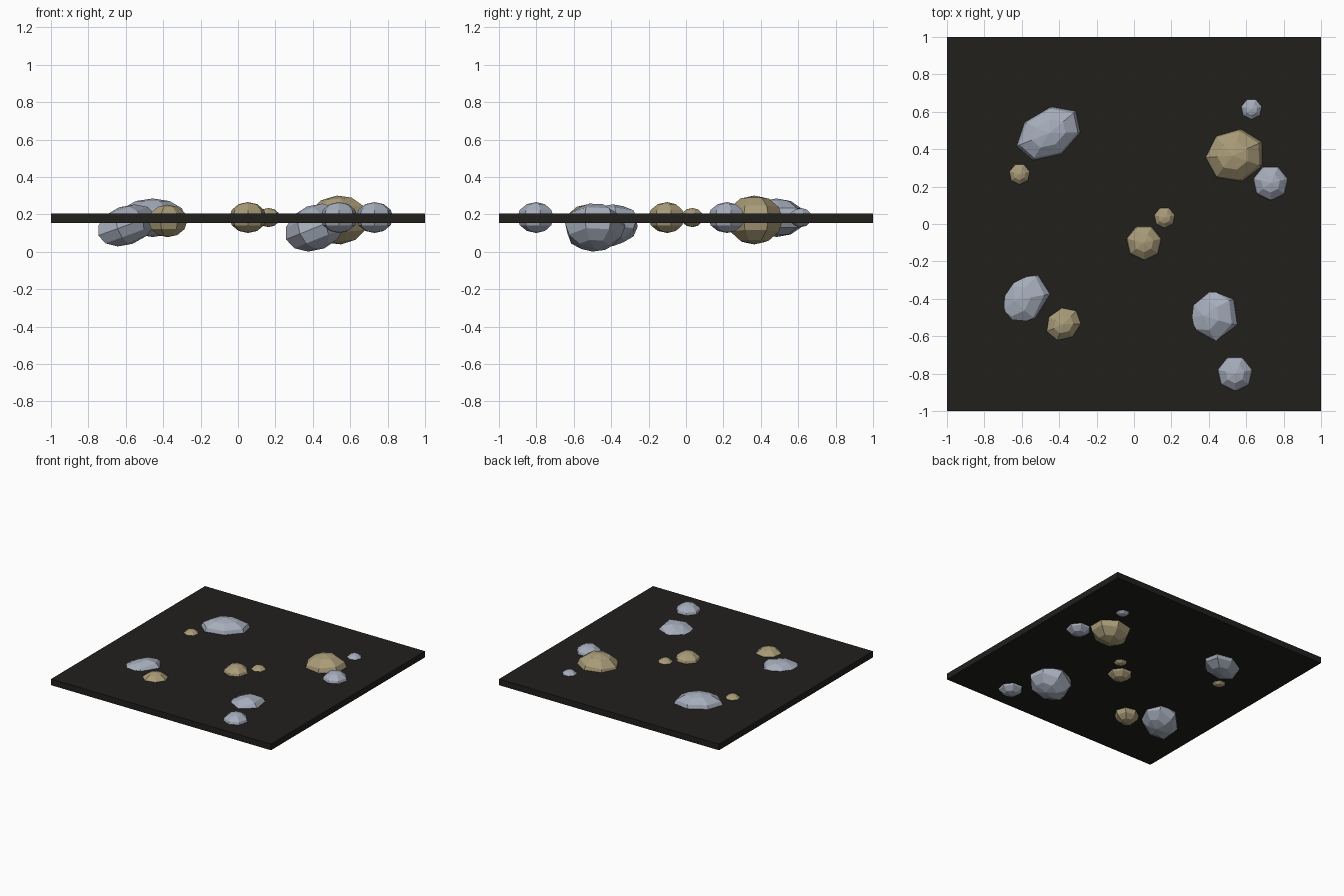
import bpy, bmesh
from math import sin, cos, pi, radians
from mathutils import Matrix, Vector

if "Cube" in bpy.data.objects:
    bpy.data.objects.remove(bpy.data.objects["Cube"])


def material(name, rgb):
    m = bpy.data.materials.new(name)
    m.diffuse_color = (*rgb, 1)
    m.use_nodes = True
    m.node_tree.nodes["Principled BSDF"].inputs["Base Color"].default_value = m.diffuse_color
    return m


BLUE = material("blue_grey_stone", (0.38, 0.42, 0.50))
TAN = material("tan_stone", (0.40, 0.33, 0.19))
DARK = material("dark_ground", (0.015, 0.014, 0.012))


def finish(bm, name, mat):
    bmesh.ops.recalc_face_normals(bm, faces=bm.faces)
    me = bpy.data.meshes.new(name)
    bm.to_mesh(me)
    bm.free()
    me.materials.append(mat)
    ob = bpy.data.objects.new(name, me)
    bpy.context.collection.objects.link(ob)


def rock(name, mat, center, size, yaw=0, tilt=0, sides=7, rings=6):
    """Flat-faced low-poly ball, stretched, turned about z, then raised toward +x."""
    bm = bmesh.new()
    top, bottom = bm.verts.new((0, 0, 1)), bm.verts.new((0, 0, -1))
    loops = []
    for r in range(1, rings):
        p = pi * r / rings
        loops.append([bm.verts.new((sin(p) * cos(2 * pi * i / sides - pi / 2),
                                    sin(p) * sin(2 * pi * i / sides - pi / 2),
                                    cos(p))) for i in range(sides)])
    for i in range(sides):
        j = (i + 1) % sides
        bm.faces.new((top, loops[0][i], loops[0][j]))
        bm.faces.new((bottom, loops[-1][j], loops[-1][i]))
        for a, b in zip(loops, loops[1:]):
            bm.faces.new((a[i], b[i], b[j], a[j]))
    mtx = (Matrix.Translation(center) @ Matrix.Rotation(radians(-tilt), 4, 'Y')
           @ Matrix.Rotation(radians(yaw), 4, 'Z')
           @ Matrix.Diagonal((*size, 1)))
    bmesh.ops.transform(bm, matrix=mtx, verts=bm.verts)
    finish(bm, name, mat)


# Thin square ground slab
bm = bmesh.new()
bmesh.ops.create_cube(bm, size=1, matrix=Matrix.Translation((0, 0, 0.18))
                      @ Matrix.Diagonal((2, 2, 0.05, 1)))
finish(bm, "ground_slab", DARK)

# Large boulders
rock("boulder_back_left", BLUE, (-0.455, 0.485, 0.182), (0.20, 0.137, 0.103), 30.5)
rock("boulder_front_left", BLUE, (-0.60, -0.41, 0.14), (0.188, 0.143, 0.104), 43, 20)
rock("boulder_front_right", BLUE, (0.415, -0.49, 0.13), (0.172, 0.166, 0.121), 20, 22)
rock("boulder_back_right", TAN, (0.54, 0.365, 0.17), (0.172, 0.153, 0.131), 15, 5)

# Medium stone beside the front left boulder
rock("stone_front_left", TAN, (-0.377, -0.535, 0.165), (0.112, 0.095, 0.087), 35)

# Small stones and pebbles
for name, mat, x, y, r in (
        ("stone_front", BLUE, 0.54, -0.80, 0.102),
        ("stone_right", BLUE, 0.73, 0.22, 0.102),
        ("stone_middle", TAN, 0.053, -0.10, 0.102),
        ("pebble_back", BLUE, 0.628, 0.615, 0.063),
        ("pebble_middle", TAN, 0.163, 0.035, 0.063),
        ("pebble_left", TAN, -0.612, 0.267, 0.063)):
    rock(name, mat, (x, y, 0.183), (r, r, r * 0.81))
